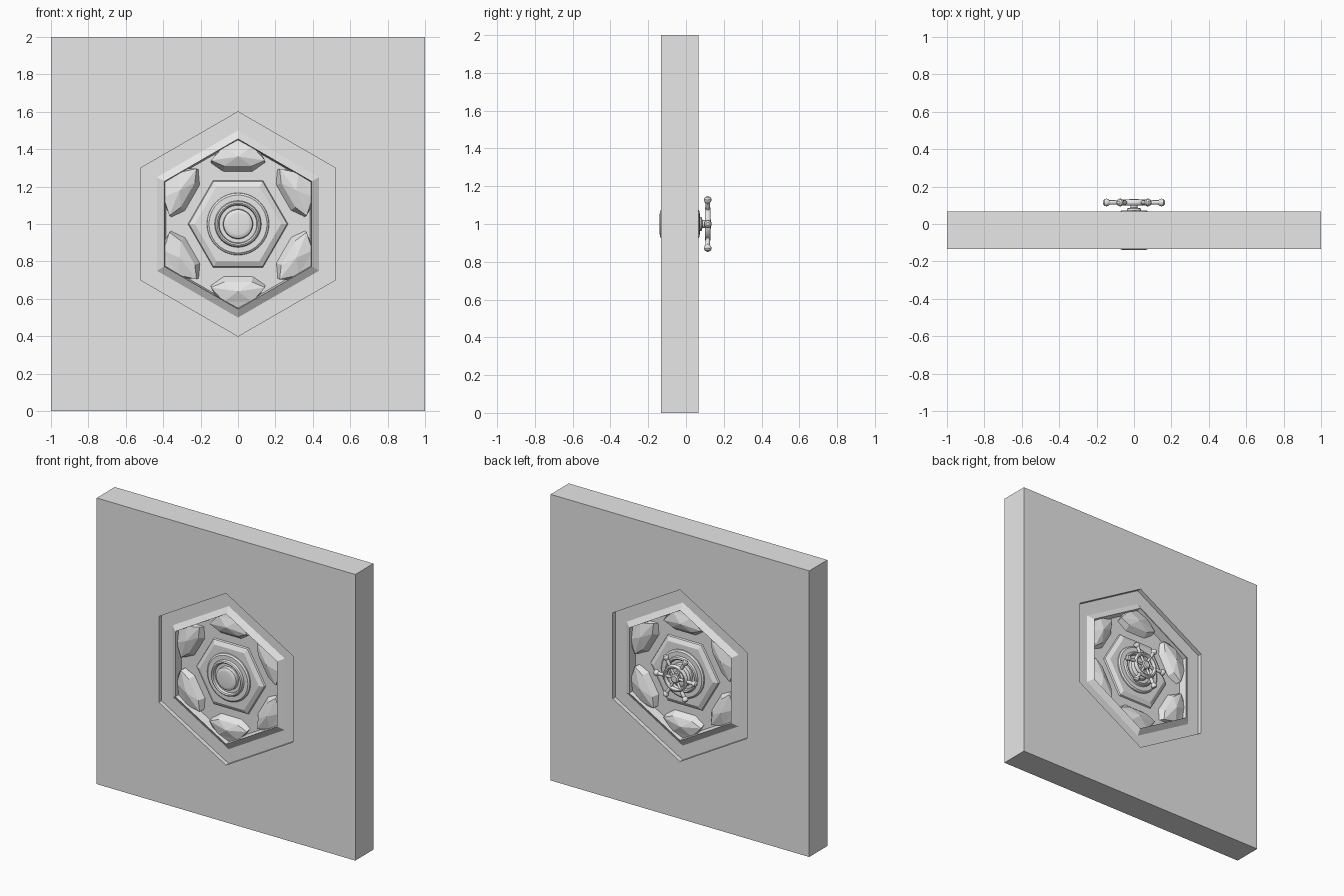
import bpy, bmesh, math
from mathutils import Vector, Matrix

if "Cube" in bpy.data.objects:
    bpy.data.objects.remove(bpy.data.objects["Cube"])

MID, HALF = -0.033, 0.10      # wall mid plane (y) and half thickness
ZC = 1.0                      # hatch centre height

grey = bpy.data.materials.new("light_grey")
grey.diffuse_color = (0.8, 0.8, 0.8, 1)
grey.use_nodes = True
grey.node_tree.nodes["Principled BSDF"].inputs["Base Color"].default_value = grey.diffuse_color


def finish(name, bm, smooth=False):
    bmesh.ops.recalc_face_normals(bm, faces=bm.faces[:])
    me = bpy.data.meshes.new(name)
    bm.to_mesh(me)
    bm.free()
    me.materials.append(grey)
    ob = bpy.data.objects.new(name, me)
    bpy.context.collection.objects.link(ob)
    if smooth:
        bpy.ops.object.select_all(action='DESELECT')
        ob.select_set(True)
        bpy.context.view_layer.objects.active = ob
        bpy.ops.object.shade_smooth_by_angle(angle=math.radians(35))
    return ob


def pt(u, v, d, side):
    """u across, v up, d outward from the wall face; side -1 front, 1 back."""
    return Vector((u, MID + side * (HALF + d), ZC + v))


def ring(r, d, side, n=6, start=90):
    angles = [math.radians(start + 360 * i / n) for i in range(n)]
    return [pt(r * math.cos(a), r * math.sin(a), d, side) for a in angles]


def loft(bm, loops):
    """Skin matching loops and cap both ends."""
    rows = [[bm.verts.new(p) for p in loop] for loop in loops]
    n = len(rows[0])
    for a, b in zip(rows, rows[1:]):
        for i in range(n):
            bm.faces.new((a[i], a[(i + 1) % n], b[(i + 1) % n], b[i]))
    bm.faces.new(rows[0])
    bm.faces.new(rows[-1])


def lathe(bm, profile, matrix, n=16):
    """Solid of revolution round local z, from (radius, height) pairs."""
    loft(bm, [[matrix @ Vector((r * math.cos(2 * math.pi * i / n),
                                r * math.sin(2 * math.pi * i / n), h))
               for i in range(n)] for r, h in profile])


# Wall slab with a hexagonal opening
bm = bmesh.new()
square = [pt(u, v, 0, -1) for u, v in ((-1, -1), (1, -1), (1, 1), (-1, 1))]
edges = []
for loop in (square, ring(0.6, 0, -1)):
    vs = [bm.verts.new(p) for p in loop]
    edges += [bm.edges.new((vs[i - 1], vs[i])) for i in range(len(vs))]
bmesh.ops.triangle_fill(bm, edges=edges, use_beauty=True)
ext = bmesh.ops.extrude_face_region(bm, geom=bm.faces[:], use_keep_orig=True)
moved = [g for g in ext["geom"] if isinstance(g, bmesh.types.BMVert)]
bmesh.ops.translate(bm, verts=moved, vec=(0, 2 * HALF, 0))
finish("wall", bm)

# Hatch: recessed border, raised frame and sunken floor on both faces
bm = bmesh.new()
section = [(0.445, -0.06), (0.455, -0.003), (0.5, -0.03), (0.6, -0.03)]
loft(bm, [ring(r, d, -1) for r, d in section] +
         [ring(r, d, 1) for r, d in reversed(section)])
finish("hatch", bm)

# Clamp outline: (tangent, radius) at the floor and at the upper rim
FOOT = [(-0.08, 0.452), (0.08, 0.452), (0.145, 0.325), (0.078, 0.278),
        (-0.078, 0.278), (-0.145, 0.325)]
RIM = [(-0.075, 0.417), (0.075, 0.417), (0.145, 0.34), (0.075, 0.31),
       (-0.075, 0.31), (-0.145, 0.34)]

for side, label in ((-1, "front"), (1, "back")):
    # Six faceted clamps in the frame corners
    bm = bmesh.new()
    for k in range(6):
        a = math.radians(60 * k)
        c, s = math.cos(a), math.sin(a)

        def turned(t, r, d):
            return bm.verts.new(pt(t * c - r * s, t * s + r * c, d, side))

        foot = [turned(t, r, -0.035 if r > 0.4 else -0.065) for t, r in FOOT]
        rim = [turned(t, r, -0.025) for t, r in RIM]
        peak = turned(0, 0.36, -0.003)
        for i in range(6):
            j = (i + 1) % 6
            bm.faces.new((foot[i], foot[j], rim[j], rim[i]))
            bm.faces.new((rim[i], rim[j], peak))
        bm.faces.new(foot)
    finish(label + "_clamps", bm)

    # Raised hexagonal boss
    bm = bmesh.new()
    loft(bm, [ring(r, d, side, 6, 0) for r, d in
              ((0.27, -0.065), (0.262, -0.05), (0.23, -0.035))])
    finish(label + "_boss", bm)

    # Round hub with a groove and a domed centre
    bm = bmesh.new()
    profile = [(0.168, -0.045), (0.165, -0.028), (0.155, -0.02), (0.125, -0.02),
               (0.12, -0.006), (0.112, -0.001), (0.104, -0.006), (0.1, -0.024),
               (0.08, -0.024), (0.077, -0.002), (0.068, 0.004), (0.055, 0.006)]
    loft(bm, [ring(r, d, side, 40) for r, d in profile])
    finish(label + "_hub", bm, True)

# Hand wheel on the back: frame with local z pointing out of the wall
out = Matrix.Translation((0, 0.115, ZC)) @ Matrix.Rotation(-math.pi / 2, 4, 'X')

bm = bmesh.new()
lathe(bm, [(0.038, -0.045), (0.036, -0.032), (0.02, -0.028), (0.02, -0.012),
           (0.03, -0.01), (0.03, 0.012), (0.022, 0.018)], out, 24)
finish("wheel_stem", bm, True)

# Wheel rim
bm = bmesh.new()
N, M = 40, 10
rows = []
for i in range(N):
    a = 2 * math.pi * i / N
    row = []
    for j in range(M):
        b = 2 * math.pi * j / M
        r = 0.08 + 0.013 * math.cos(b)
        row.append(bm.verts.new(out @ Vector((r * math.cos(a), r * math.sin(a),
                                              0.016 * math.sin(b)))))
    rows.append(row)
for i in range(N):
    p, q = rows[i], rows[(i + 1) % N]
    for j in range(M):
        k = (j + 1) % M
        bm.faces.new((p[j], q[j], q[k], p[k]))
finish("wheel_rim", bm, True)

# Six spokes with knobbed handles
bm = bmesh.new()
spoke = [(0.009, 0.015), (0.009, 0.09), (0.012, 0.098), (0.012, 0.13),
         (0.018, 0.138), (0.021, 0.147), (0.018, 0.158), (0.009, 0.165)]
for k in range(6):
    turn = Matrix.Rotation(math.radians(60 * k), 4, 'Z') @ Matrix.Rotation(math.pi / 2, 4, 'Y')
    lathe(bm, spoke, out @ turn, 14)
finish("wheel_spokes", bm, True)
